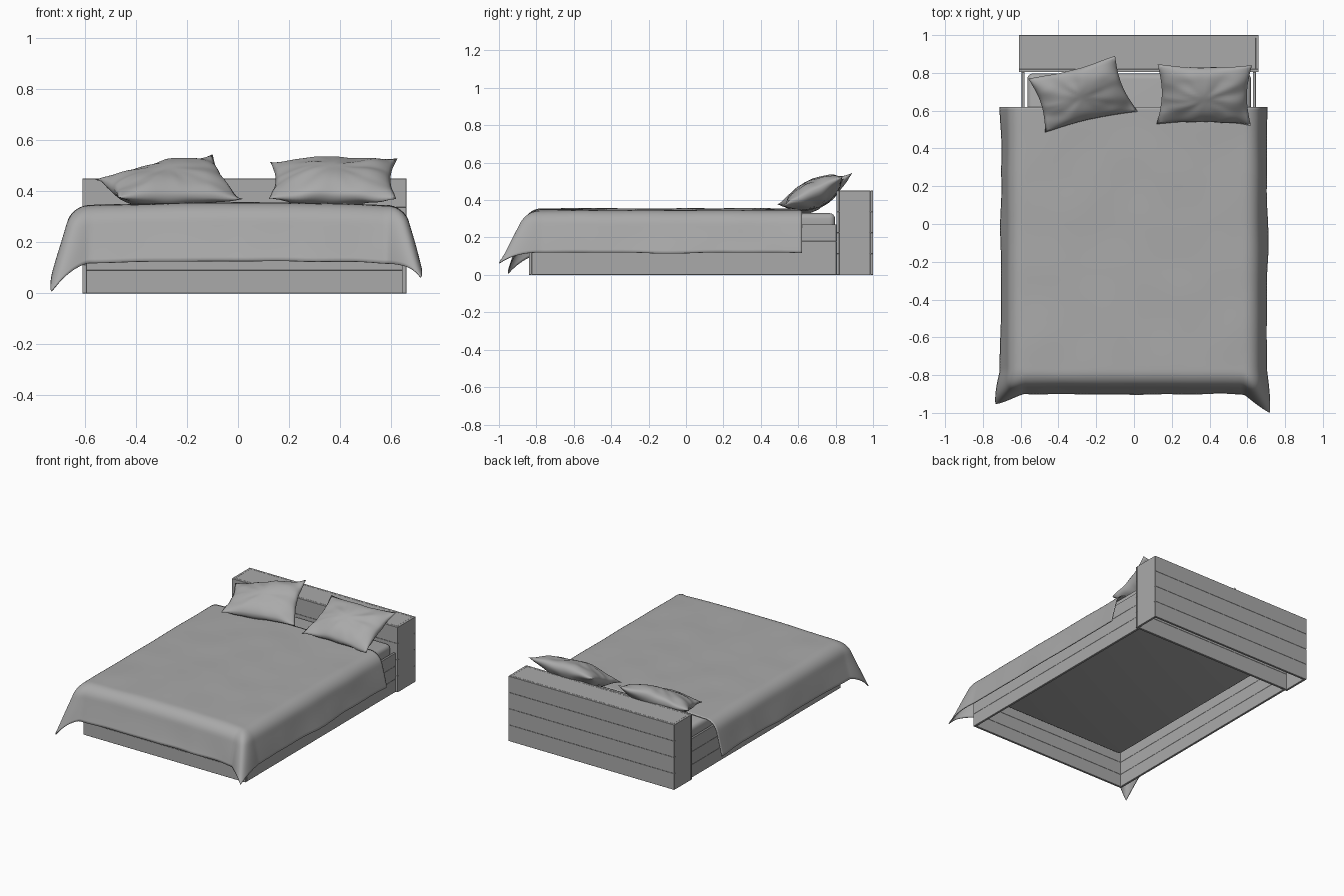
import bpy, bmesh, math
from mathutils import Vector, noise

cube = bpy.data.objects.get("Cube")
if cube:
    bpy.data.objects.remove(cube, do_unlink=True)

grey = bpy.data.materials.new("plain grey")
grey.use_nodes = True
colour = (0.4, 0.4, 0.4, 1)
grey.diffuse_color = colour
grey.node_tree.nodes["Principled BSDF"].inputs["Base Color"].default_value = colour


def add_object(name, bm, smooth=False):
    bmesh.ops.recalc_face_normals(bm, faces=bm.faces)
    mesh = bpy.data.meshes.new(name)
    bm.to_mesh(mesh)
    bm.free()
    mesh.materials.append(grey)
    obj = bpy.data.objects.new(name, mesh)
    bpy.context.collection.objects.link(obj)
    for poly in mesh.polygons:
        poly.use_smooth = smooth
    return obj


def box(name, x, y, z, bevel=0.001, segments=1):
    bm = bmesh.new()
    bmesh.ops.create_cube(bm, size=1)
    for v in bm.verts:
        v.co = [a + (b - a) * (c + 0.5) for (a, b), c in zip((x, y, z), v.co)]
    bmesh.ops.bevel(bm, geom=bm.edges[:], offset=bevel, segments=segments,
                    profile=0.5, affect='EDGES')
    return add_object(name, bm, segments > 1)


def plank_wall(name, x, y, height, rows):
    for i in range(rows):
        box(f"{name}_plank_{i + 1}", x, y, (height * i / rows, height * (i + 1) / rows))


def grid_faces(bm, point, nu, nv, flip=False):
    """Sheet of quads sampled from point(u, v), with u and v from 0 to 1."""
    rows = [[bm.verts.new(point(i / nu, j / nv)) for i in range(nu + 1)] for j in range(nv + 1)]
    for j in range(nv):
        for i in range(nu):
            quad = [rows[j][i], rows[j][i + 1], rows[j + 1][i + 1], rows[j + 1][i]]
            bm.faces.new(quad[::-1] if flip else quad)


# Bed frame: plank walls, open underneath
LEFT, RIGHT, FOOT, HEAD, WALL = -0.595, 0.645, -0.84, 0.804, 0.015
FRAME_HEIGHT = 0.27
plank_wall("side_rail_right", (LEFT, LEFT + WALL), (FOOT + WALL, HEAD), FRAME_HEIGHT, 3)
plank_wall("side_rail_left", (RIGHT - WALL, RIGHT), (FOOT + WALL, HEAD), FRAME_HEIGHT, 3)
plank_wall("foot_board", (LEFT, RIGHT), (FOOT, FOOT + WALL), FRAME_HEIGHT, 3)

# Headboard: hollow box of planks with end panels and a lid
HB_L, HB_R, HB_H, FRONT, BACK = -0.61, 0.66, 0.45, 0.82, 1.0
plank_wall("headboard_front", (HB_L, HB_R), (HEAD, FRONT), HB_H, 4)
plank_wall("headboard_back", (HB_L, HB_R), (BACK - WALL, BACK), HB_H, 4)
ENDS = {"right": (HB_L, HB_L + WALL), "left": (HB_R - WALL, HB_R)}
for side, x in ENDS.items():
    box(f"headboard_end_{side}", x, (FRONT, BACK - WALL), (0, HB_H), 0.0005)
box("headboard_lid", (HB_L + WALL, HB_R - WALL), (FRONT, BACK - WALL),
    (HB_H - WALL, HB_H), 0.0005)

# Mattress
box("mattress", (-0.565, 0.62), (-0.815, 0.797), (0.22, 0.33), 0.03, 4)

# Duvet: cloth rolled over the mattress edges, with loose corners at the foot
HEM, ROLL, BEND, TOP = 0.28, 0.09, 1.35, 0.345
FLAT_X, FLAT_FOOT, DUVET_HEAD = 0.582, -0.777, 0.62
CORNERS = {-1: Vector((-0.055, -0.08, -0.045)), 1: Vector((0.042, -0.127, 0.01))}


def drape(r):
    angle = min(r / ROLL, BEND)
    rest = max(0, r - ROLL * BEND)
    return (ROLL * math.sin(angle) + rest * math.cos(BEND),
            ROLL * (1 - math.cos(angle)) + rest * math.sin(BEND))


def duvet_point(u, v):
    sx = (2 * u - 1) * (FLAT_X + HEM)
    sy = FLAT_FOOT - HEM + v * (DUVET_HEAD - FLAT_FOOT + HEM)
    side = 1 if sx > 0 else -1
    dx, dy = max(0, abs(sx) - FLAT_X), max(0, FLAT_FOOT - sy)
    r = math.hypot(dx, dy)
    p = Vector((max(-FLAT_X, min(FLAT_X, sx)), max(FLAT_FOOT, sy), TOP))
    ripple = noise.noise(Vector((sx * 4, sy * 4, 0)))
    # Slight crown over the middle of the bed
    p.z += 0.004 * ripple + 0.01 * (1 - (p.x / FLAT_X) ** 2)
    if r > 0:
        # Cloth corner is rounded off
        hang = r * (1 - 0.12 * (dx * dy / HEM ** 2) ** 2)
        out, drop = drape(hang)
        out += 0.012 * ripple * r / HEM
        drop += 0.012 * ripple * r / HEM
        p += Vector((side * out * dx / r, -out * dy / r, -drop))
        loose = (2 * dx * dy / r ** 2) ** 1.3 * min(1, r / (HEM * 1.41))
        p += CORNERS[side] * loose
    p.z = max(p.z, 0.003)
    return p


bm = bmesh.new()
grid_faces(bm, duvet_point, 110, 110)
duvet = add_object("duvet", bm, True)
thick = duvet.modifiers.new("thickness", 'SOLIDIFY')
thick.thickness = 0.006
thick.offset = -1


# Pillows: two bulged sheets meeting at a seam, with pulled-out corners
def pillow(name, corners, thickness, seed):
    a, b, c, d = (Vector(p) for p in corners)
    normal = (b - a).cross(d - a).normalized()
    centre = (a + b + c + d) / 4

    def surface(sign):
        def point(u, v):
            s, t = 2 * u - 1, 2 * v - 1
            p = (a * (1 - u) + b * u) * (1 - v) + (d * (1 - u) + c * u) * v
            # Edges drawn in between the corners
            pull = 0.1 * (s * s * (1 - t * t) + t * t * (1 - s * s))
            p = p.lerp(centre, pull)
            inner = (1 - s * s) * (1 - t * t)
            crease = noise.noise(Vector((s * 1.6, t * 1.6, seed + sign)))
            fold = noise.noise(Vector((math.atan2(t, s) * 2.5, 0.5 * seed, sign)))
            swell = 1 + 0.15 * crease + 0.2 * fold * math.hypot(s, t)
            sway = 0.012 * noise.noise(Vector((s * 2, t * 2, seed))) * (s * s + t * t)
            sag = 0.012 * inner ** 0.5
            return p + normal * (sign * thickness / 2 * inner ** 0.6 * swell + sway - sag)
        return point

    bm = bmesh.new()
    grid_faces(bm, surface(1), 36, 28)
    grid_faces(bm, surface(-1), 36, 28, True)
    bmesh.ops.remove_doubles(bm, verts=bm.verts, dist=0.0001)
    return add_object(name, bm, True)


pillow("pillow_right", [(-0.47, 0.485, 0.375), (0.02, 0.595, 0.37),
                        (-0.10, 0.89, 0.545), (-0.56, 0.77, 0.445)], 0.15, 3)
pillow("pillow_left", [(0.12, 0.53, 0.37), (0.62, 0.52, 0.37),
                       (0.625, 0.84, 0.53), (0.125, 0.845, 0.515)], 0.15, 8)
